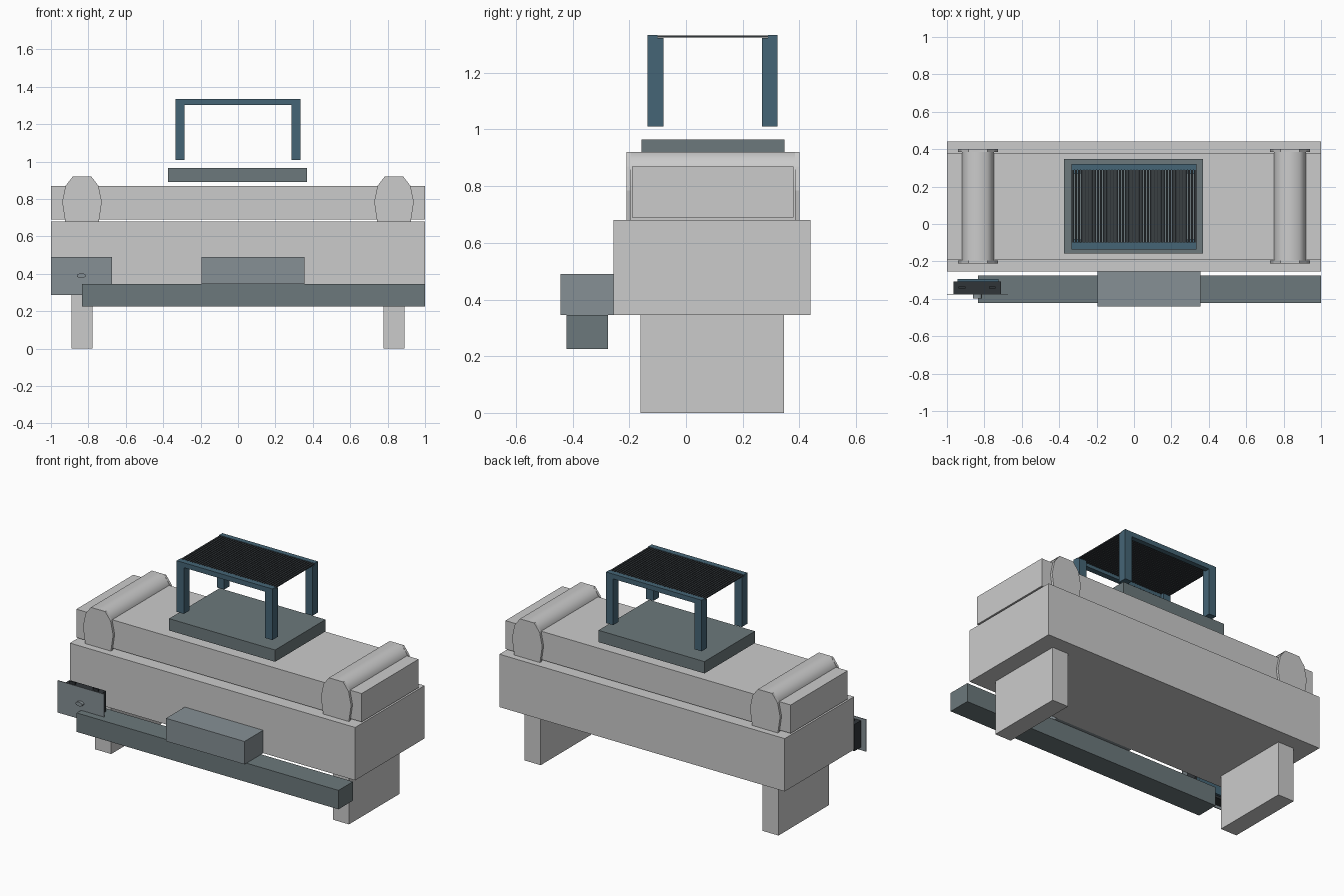
import bpy, bmesh, math

if "Cube" in bpy.data.objects:
    bpy.data.objects.remove(bpy.data.objects["Cube"])


def material(name, rgb):
    m = bpy.data.materials.new(name)
    m.diffuse_color = (*rgb, 1)
    m.use_nodes = True
    m.node_tree.nodes["Principled BSDF"].inputs["Base Color"].default_value = m.diffuse_color
    return m


BLUE = material("steel_blue", (0.06, 0.13, 0.18))
SLATE = material("slate", (0.15, 0.19, 0.20))
HOUSING = material("housing_grey", (0.24, 0.28, 0.30))
DARK = material("dark", (0.03, 0.035, 0.04))


def finish(name, bm, mat=None):
    bmesh.ops.recalc_face_normals(bm, faces=bm.faces)
    me = bpy.data.meshes.new(name)
    bm.to_mesh(me)
    bm.free()
    ob = bpy.data.objects.new(name, me)
    bpy.context.collection.objects.link(ob)
    if mat:
        me.materials.append(mat)
    return ob


def add_box(bm, x, y, z):
    """Add a box given (min, max) ranges on each axis."""
    v = bmesh.ops.create_cube(bm, size=1)["verts"]
    for p in v:
        p.co = [r[0] if c < 0 else r[1] for c, r in zip(p.co, (x, y, z))]


def box(name, x, y, z, mat=None):
    bm = bmesh.new()
    add_box(bm, x, y, z)
    return finish(name, bm, mat)


def prism(name, profile, y0, y1, mat=None, smooth=False):
    """Extrude an x-z profile along y."""
    bm = bmesh.new()
    f = bm.faces.new([bm.verts.new((x, y0, z)) for x, z in profile])
    ext = bmesh.ops.extrude_face_region(bm, geom=[f])["geom"]
    for g in ext:
        if isinstance(g, bmesh.types.BMVert):
            g.co.y = y1
    ob = finish(name, bm, mat)
    if smooth:
        for o in bpy.context.selected_objects:
            o.select_set(False)
        ob.select_set(True)
        bpy.context.view_layer.objects.active = ob
        bpy.ops.object.shade_smooth_by_angle(angle=math.radians(60))
    return ob


# Machine base, table and legs
box("base_body", (-1, 1), (-0.255, 0.44), (0.345, 0.68))
box("table_bed", (-1, 1), (-0.19, 0.38), (0.69, 0.87))
for side, s in (("left", -1), ("right", 1)):
    box(side + "_leg", sorted((0.777 * s, 0.89 * s)), (-0.16, 0.345), (0, 0.345))

# Rollers with wider end caps
half = [(0.05, 0.92), (0.088, 0.87), (0.106, 0.785), (0.09, 0.68)]
outline = half + [(-x, z) for x, z in reversed(half)]
for side, c in (("left", -0.834), ("right", 0.834)):
    roller = [(c + max(-0.085, min(0.085, x)) * 0.999, z) for x, z in outline]
    prism(side + "_roller", roller, -0.195, 0.385, smooth=True)
    cap = [(c + x, z) for x, z in outline]
    prism(side + "_roller_cap_front", cap, -0.21, -0.195)
    prism(side + "_roller_cap_back", cap, 0.385, 0.40)

# Platform above the table
box("platform", (-0.373, 0.37), (-0.157, 0.348), (0.89, 0.965), SLATE)

# Frame posts and rails
for side, x in (("left", (-0.335, -0.285)), ("right", (0.285, 0.335))):
    for end, y in (("front", (-0.135, -0.08)), ("back", (0.268, 0.322))):
        box(f"frame_post_{end}_{side}", x, y, (1.01, 1.322))
for end, y in (("front", (-0.135, -0.1)), ("back", (0.29, 0.322))):
    box("frame_rail_" + end, (-0.335, 0.335), y, (1.303, 1.334), BLUE)
for ob in bpy.data.objects:
    if ob.name.startswith("frame_post"):
        ob.data.materials.append(BLUE)

# Slats across the frame
bm = bmesh.new()
n = 40
for i in range(n):
    x = -0.327 + 0.654 * i / (n - 1)
    add_box(bm, (x - 0.006, x + 0.006), (-0.105, 0.295), (1.324, 1.332))
finish("frame_slats", bm, DARK)

# Front beam and carriage housing
box("front_beam", (-0.835, 1), (-0.422, -0.276), (0.225, 0.345), SLATE)
box("front_housing", (-0.195, 0.355), (-0.442, -0.255), (0.345, 0.49), HOUSING)

# Control panel: plate, case, back plate, knob and top tabs
box("panel_plate", (-1, -0.673), (-0.378, -0.373), (0.287, 0.49), HOUSING)
box("panel_case", (-0.965, -0.71), (-0.373, -0.308), (0.305, 0.475), DARK)
box("panel_back", (-0.945, -0.725), (-0.308, -0.294), (0.32, 0.46), BLUE)
knob = [(-0.838 + 0.024 * math.cos(a * math.tau / 16), 0.39 + 0.013 * math.sin(a * math.tau / 16))
        for a in range(16)]
prism("panel_knob", knob, -0.397, -0.378, HOUSING, smooth=True)
for side, x in (("left", -0.92), ("right", -0.758)):
    box("panel_tab_" + side, (x - 0.018, x + 0.018), (-0.345, -0.335), (0.47, 0.49), DARK)
